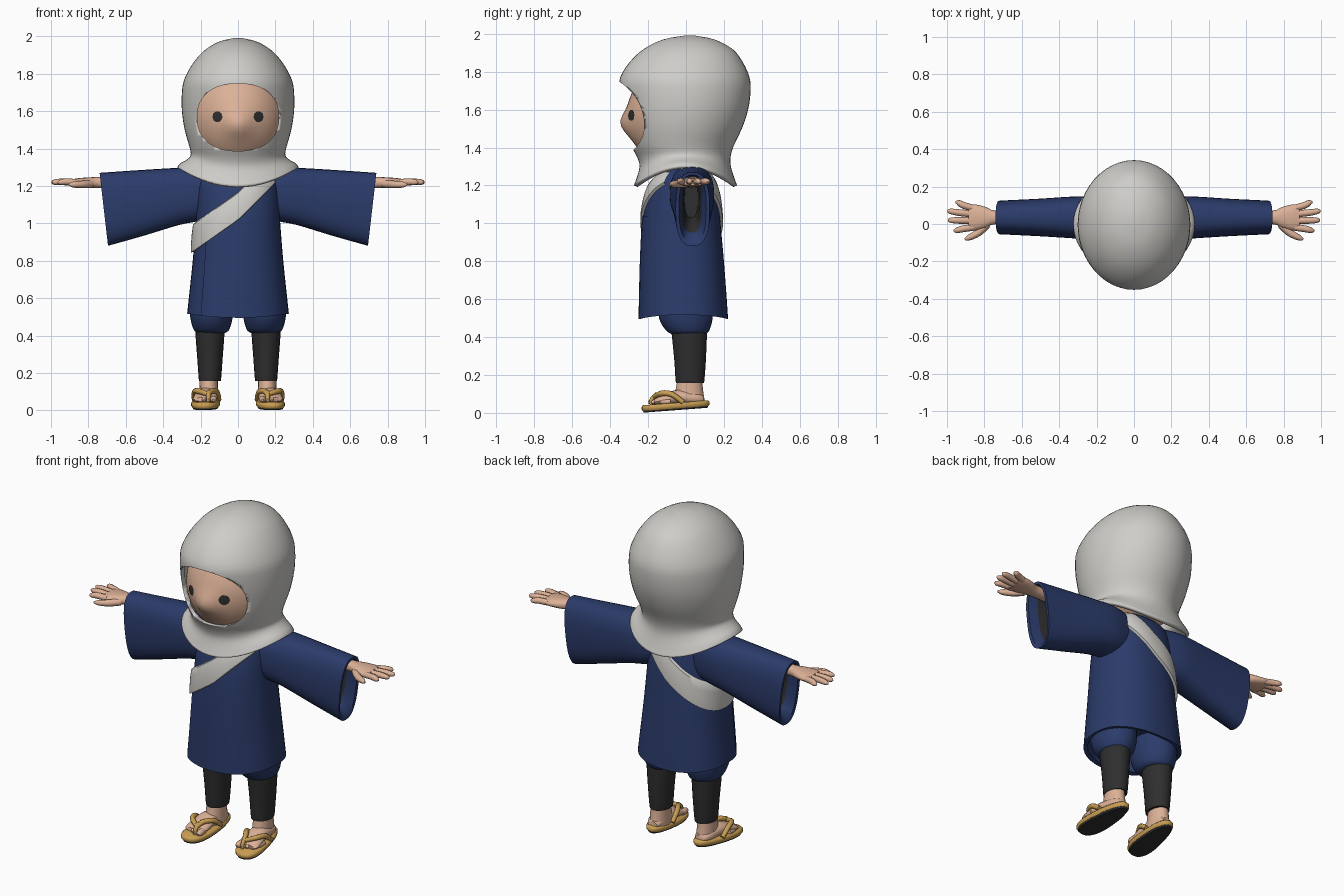
import bpy, bmesh, math
from mathutils import Vector

if "Cube" in bpy.data.objects:
    bpy.data.objects.remove(bpy.data.objects["Cube"])


def material(name, rgb):
    m = bpy.data.materials.new(name)
    m.diffuse_color = (*rgb, 1)
    m.use_nodes = True
    m.node_tree.nodes["Principled BSDF"].inputs["Base Color"].default_value = m.diffuse_color
    return m


CLOTH = material("pale cloth", (0.62, 0.61, 0.58))
NAVY = material("navy robe", (0.024, 0.044, 0.145))
SKIN = material("skin", (0.72, 0.44, 0.31))
DARK = material("charcoal", (0.028, 0.028, 0.028))
STRAW = material("straw", (0.58, 0.34, 0.085))


def finish(name, bm, mats, mirror=False, angle=50):
    bmesh.ops.recalc_face_normals(bm, faces=bm.faces)
    me = bpy.data.meshes.new(name)
    bm.to_mesh(me)
    bm.free()
    for m in mats:
        me.materials.append(m)
    ob = bpy.data.objects.new(name, me)
    bpy.context.collection.objects.link(ob)
    bpy.ops.object.select_all(action='DESELECT')
    ob.select_set(True)
    bpy.context.view_layer.objects.active = ob
    bpy.ops.object.shade_smooth_by_angle(angle=math.radians(angle))
    if mirror:
        mod = ob.modifiers.new("mirror", 'MIRROR')
        mod.use_clip = False
        mod.use_mirror_merge = False
    return ob


def loft(name, rings, mats, caps=(True, True), closed=True, mat_rule=None, **kw):
    """Skin a list of point rings with quads."""
    bm = bmesh.new()
    vs = [[bm.verts.new(p) for p in r] for r in rings]
    n = len(vs[0])
    for i in range(len(vs) - 1):
        for j in range(n if closed else n - 1):
            k = (j + 1) % n
            f = bm.faces.new((vs[i][j], vs[i][k], vs[i + 1][k], vs[i + 1][j]))
            f.material_index = mat_rule(i) if mat_rule else 0
    for end, idx in ((caps[0], 0), (caps[1], -1)):
        if end:
            f = bm.faces.new(vs[idx])
            f.material_index = mat_rule(len(vs) - 1 if idx else 0) if mat_rule else 0
    return finish(name, bm, mats, **kw)


def smooth_rows(rows, k=3):
    """Catmull-Rom interpolation of parameter rows."""
    out = []
    for i in range(len(rows) - 1):
        a, b, c, d = rows[max(i - 1, 0)], rows[i], rows[i + 1], rows[min(i + 2, len(rows) - 1)]
        for s in range(k):
            t = s / k
            out.append(tuple(0.5 * (2 * q + (r - p) * t + (2 * p - 5 * q + 4 * r - w) * t * t
                                    + (3 * q - p - 3 * r + w) * t ** 3)
                             for p, q, r, w in zip(a, b, c, d)))
    return out + [tuple(rows[-1])]


def unit(t, e=2.0):
    c, s = math.cos(t), math.sin(t)
    return (math.copysign(abs(c) ** (2 / e), c), math.copysign(abs(s) ** (2 / e), s))


def oval(n, e=2.0):
    return [unit(2 * math.pi * i / n, e) for i in range(n)]


def z_ring(row, n=32, e=2.0, cx=0):
    """Row is z, half width, front y, back y, lift at the sides."""
    z, hx, yf, yb, lift = row
    return [(cx + hx * c, (yf + yb) / 2 + (yb - yf) / 2 * s, z + lift * c * c) for c, s in oval(n, e)]


def tube(name, pts, mat, n=8, flat=1.0, k=3):
    """Round tube through (x, y, z, radius) points."""
    rows = smooth_rows(pts, k)
    P = [Vector(r[:3]) for r in rows]
    rings = []
    for i, p in enumerate(P):
        t = (P[min(i + 1, len(P) - 1)] - P[max(i - 1, 0)]).normalized()
        side = t.cross(Vector((0, 0, 1))).normalized()
        up = side.cross(t)
        rings.append([p + rows[i][3] * (side * c + up * s * flat) for c, s in oval(n)])
    return loft(name, rings, [mat], mirror=True)


# Hood: a draped shell with a flared hem
hood_rows = [(1.20, .325, -.275, .27, .10), (1.24, .31, -.26, .255, .08), (1.30, .275, -.245, .237, .04),
             (1.35, .253, -.258, .235, .015), (1.41, .26, -.29, .252, 0), (1.50, .285, -.318, .295, 0),
             (1.60, .30, -.337, .328, 0), (1.70, .30, -.350, .341, 0), (1.77, .287, -.347, .335, 0),
             (1.85, .245, -.298, .30, 0), (1.92, .185, -.222, .245, 0), (1.97, .105, -.12, .15, 0),
             (1.99, .025, -.01, .05, 0)]
hood = loft("hood", [z_ring(r, 48) for r in smooth_rows(hood_rows)], [CLOTH], caps=(False, True))
sol = hood.modifiers.new("thickness", 'SOLIDIFY')
sol.thickness, sol.offset = 0.022, -1
# Face opening cutter
opening = [(.218 * c, .18 * s + 1.567) for c, s in oval(48, 2.3)]
cutter = loft("opening_cutter", [[(x, y, z) for x, z in opening] for y in (-.6, -.06)], [CLOTH])
cutter.hide_render = True
cutter.hide_set(True)
cut = hood.modifiers.new("face opening", 'BOOLEAN')
cut.operation, cut.object, cut.solver = 'DIFFERENCE', cutter, 'EXACT'


# Head with a small pointed nose
def nose(x, z):
    return .04 * math.exp(-(x * x + (z - 1.525) ** 2) / .0045)


def face_y(x, z):
    return -.01 - .30 * math.sqrt(max(0, 1 - (x / .265) ** 2 - ((z - 1.57) / .30) ** 2)) - nose(x, z)


bm = bmesh.new()
bmesh.ops.create_uvsphere(bm, u_segments=48, v_segments=32, radius=1)
for v in bm.verts:
    x, z = v.co.x * .265, 1.57 + v.co.z * .30
    v.co = (x, -.01 + .30 * v.co.y - (nose(x, z) if v.co.y < 0 else 0), z)
finish("head", bm, [SKIN])

# Eyes follow the face surface
rings = [[(.11 + r * .027 * c, face_y(.11 + r * .027 * c, 1.57 + r * .03 * s) - .005, 1.57 + r * .03 * s)
          for c, s in oval(10)] for r in (1, .5, .1)]
loft("eyes", rings, [DARK], caps=(False, True), mirror=True)

# Robe body, hollow under the hem
robe_rows = smooth_rows([(.495, .272, -.245, .222, .022), (.60, .262, -.243, .215, .01),
                         (.80, .242, -.238, .20, 0), (1.0, .226, -.228, .182, 0),
                         (1.12, .22, -.212, .17, 0), (1.22, .21, -.18, .15, 0),
                         (1.28, .18, -.12, .12, 0), (1.31, .11, -.06, .08, 0)])
inside = [(.60, .22, -.19, .17, 0), (.50, .25, -.225, .20, .02)]
loft("robe", [z_ring(r, 40, 2.3) for r in inside + robe_rows], [NAVY])


def robe_point(t, z, off):
    for a, b in zip(robe_rows, robe_rows[1:]):
        if z <= b[0]:
            break
    u = min(1, max(0, (z - a[0]) / (b[0] - a[0])))
    _, hx, yf, yb, lift = [p + (q - p) * u for p, q in zip(a, b)]
    c, s = unit(t, 2.3)
    return Vector(((hx + off) * c, (yf + yb) / 2 + ((yb - yf) / 2 + off) * s, z + lift * c * c))


# Front overlap of the robe
flap = []
for i in range(13):
    t = math.radians(228 + 9 * i)
    off = .010 * (1 - i / 12)
    flap.append([robe_point(t, .495, 0)] + [robe_point(t, .495 + .045 * j, off) for j in range(13)])
loft("robe_overlap", flap, [NAVY], caps=(False, False), closed=False)

# Diagonal sash around the torso
sash = []
for i in range(57):
    t = math.radians(330 - 300 * i / 56)
    strip = []
    for h, off in ((-.075, 0), (-.07, .014), (-.035, .017), (0, .017), (.035, .017), (.07, .014), (.075, 0)):
        z = 1.0
        for _ in range(8):
            x = robe_point(t, z, off).x
            z = min(1.27, 1.09 + (1.0 if x > 0 else .7) * x + h)
        strip.append(robe_point(t, z, off))
    sash.append(strip)
loft("sash", sash, [CLOTH], caps=(False, False), closed=False)

# Wide sleeves: x at top, x at bottom, centre y, half depth, low z, high z
outer = smooth_rows([(.10, .10, .02, .10, 1.04, 1.29), (.22, .22, .03, .115, 1.01, 1.30),
                     (.32, .32, .035, .112, .99, 1.297), (.52, .50, .035, .10, .935, 1.285),
                     (.74, .695, .035, .09, .88, 1.27)])
lining = [(.738, .693, .035, .072, .90, 1.255), (.68, .64, .03, .055, .95, 1.245),
          (.60, .58, .028, .042, .99, 1.235), (.45, .45, .028, .035, 1.03, 1.225)]
rings = []
for xt, xb, cy, hy, zl, zh in outer + lining:
    rings.append([(xb + (xt - xb) * (s + 1) / 2, cy + hy * c, (zl + zh) / 2 + (zh - zl) / 2 * s)
                  for c, s in oval(28, 2.6)])
n_outer = len(outer)
loft("sleeves", rings, [NAVY, DARK], mat_rule=lambda i: int(i >= n_outer + 1), mirror=True)

# Hands: wrist and palm, four fingers and a thumb
palm = smooth_rows([(.58, .03, .036, .03), (.74, .035, .036, .03), (.79, .035, .055, .028),
                    (.85, .035, .070, .024), (.885, .035, .066, .018)])
loft("palms", [[(x, cy + hy * c, 1.218 + hz * s) for c, s in oval(16, 2.3)] for x, cy, hy, hz in palm],
     [SKIN], mirror=True)
for label, y0, x1, y1 in (("index", -.018, .965, -.035), ("middle", .018, .995, .02),
                          ("ring", .053, .998, .068), ("little", .085, .955, .115)):
    tube(label + "_fingers", [(.86, y0, 1.218, .018), ((.87 + x1) / 2, (y0 + y1) / 2, 1.222, .018),
                              (x1 - .015, y1, 1.22, .014), (x1, y1, 1.219, .004)], SKIN)
tube("thumbs", [(.785, .0, 1.21, .022), (.83, -.045, 1.208, .02), (.88, -.072, 1.207, .016),
                (.905, -.082, 1.207, .005)], SKIN)

# Gathered trouser legs, leggings and ankles
trousers = [(.62, .118, -.14, .13, 0), (.52, .115, -.145, .14, 0), (.47, .108, -.13, .135, 0),
            (.43, .094, -.10, .12, 0), (.415, .075, -.075, .105, 0)]
loft("trousers", [z_ring(r, 24, cx=.142) for r in smooth_rows(trousers)], [NAVY], mirror=True)
leggings = [(.46, .078, -.08, .112, 0), (.40, .077, -.074, .11, 0), (.28, .068, -.062, .105, 0),
            (.17, .060, -.055, .097, 0), (.158, .056, -.05, .092, 0)]
loft("leggings", [z_ring(r, 20, cx=.150) for r in smooth_rows(leggings)], [DARK], mirror=True)
ankles = [(.18, .048, -.045, .085, 0), (.12, .05, -.055, .09, 0), (.055, .052, -.07, .10, 0)]
loft("ankles", [z_ring(r, 16, cx=.156) for r in smooth_rows(ankles)], [SKIN], mirror=True)


# Feet turned slightly outwards
def foot_x(y):
    return .165 - .08 * y


feet = [(.095, .03, .07, .02), (.06, .048, .075, .035), (-.04, .056, .083, .04),
        (-.11, .064, .07, .03), (-.155, .062, .06, .02), (-.17, .05, .058, .012)]
loft("feet", [[(foot_x(y) + hx * c, y, cz + hz * s) for c, s in oval(16)] for y, hx, cz, hz in smooth_rows(feet)],
     [SKIN], mirror=True)
for i in range(5):
    dx, y = -.05 + i * .026, -.19 + .006 * i * i * .6
    r = .018 if i == 0 else .013
    tube("toes_%d" % (i + 1), [(foot_x(y) + dx, y + .05, .06, r), (foot_x(y) + dx, y + .01, .058, r),
                               (foot_x(y) + dx, y - .008, .055, r * .4)], SKIN)


# Sandals: straw sole over a dark tread, with a toe thong
def sole_ring(z, grow):
    pts = []
    for c, s in oval(32, 2.4):
        y = -.055 + (.175 + grow) * s
        w = .07 - .014 * s + grow
        pts.append((foot_x(y) + w * c, y, z + .075 * (y + .23)))
    return pts


loft("sandal_treads", [sole_ring(z, g) for z, g in ((.001, -.008), (.012, -.002))], [DARK], mirror=True)
loft("sandal_soles", [sole_ring(z, g) for z, g in ((.010, -.002), (.018, .004), (.032, .004), (.04, -.004))],
     [STRAW], mirror=True)
tx = foot_x(-.16) - .02
for label, sgn in (("inner", -1), ("outer", 1)):
    tube(label + "_straps", [(tx, -.165, .085, .013), (tx + .02 + sgn * .035, -.13, .103, .015),
                             (.172 + sgn * .06, -.075, .098, .015), (.168 + sgn * .066, -.015, .055, .013)], STRAW)
tube("toe_posts", [(tx, -.185, .045, .010), (tx, -.178, .075, .012), (tx, -.15, .10, .013)], STRAW)
